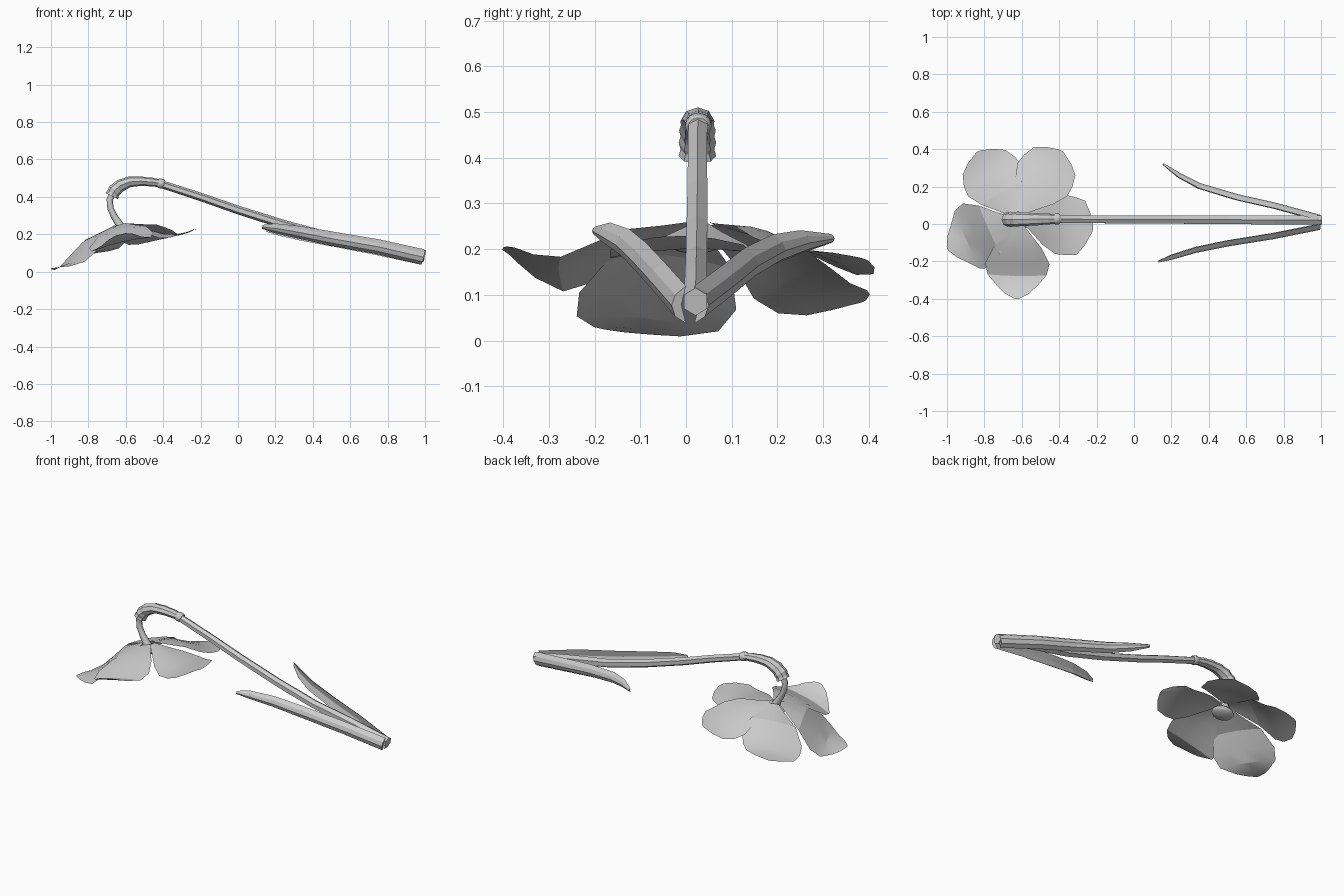
import bpy, bmesh, math
from mathutils import Vector, Matrix

if "Cube" in bpy.data.objects:
    bpy.data.objects.remove(bpy.data.objects["Cube"], do_unlink=True)

grey = bpy.data.materials.new("pale_grey")
grey.use_nodes = True
grey.diffuse_color = (0.6, 0.6, 0.6, 1)
grey.node_tree.nodes["Principled BSDF"].inputs["Base Color"].default_value = (0.6, 0.6, 0.6, 1)


def finish(name, bm, smooth=None):
    mesh = bpy.data.meshes.new(name)
    bm.to_mesh(mesh)
    bm.free()
    mesh.materials.append(grey)
    obj = bpy.data.objects.new(name, mesh)
    bpy.context.collection.objects.link(obj)
    if smooth:
        bpy.ops.object.select_all(action='DESELECT')
        obj.select_set(True)
        bpy.context.view_layer.objects.active = obj
        bpy.ops.object.shade_smooth_by_angle(angle=math.radians(smooth))
    return obj


def polygon(n, turn=0.0, groove=1.0):
    """Unit cross-section; groove below 1 pulls every second point inward."""
    pts = []
    for i in range(n):
        a = 2 * math.pi * i / n + turn
        r = groove if i % 2 else 1.0
        pts.append((r * math.cos(a), r * math.sin(a)))
    return pts


def loft(name, path, sizes, section, smooth=None):
    """Sweep a section along a path; sizes are (sideways, upward) half extents."""
    path = [Vector(p) for p in path]
    bm = bmesh.new()
    rings = []
    for i, p in enumerate(path):
        t = (path[min(i + 1, len(path) - 1)] - path[max(i - 1, 0)]).normalized()
        side = Vector((0, 1, 0))
        side = (side - side.dot(t) * t).normalized()
        up = side.cross(t)
        w, h = sizes[i]
        rings.append([bm.verts.new(p + side * (u * w) + up * (v * h)) for u, v in section])
    n = len(section)
    for a, b in zip(rings, rings[1:]):
        for i in range(n):
            bm.faces.new((a[i], a[(i + 1) % n], b[(i + 1) % n], b[i]))
    bm.faces.new(rings[0])
    bm.faces.new(rings[-1])
    bmesh.ops.recalc_face_normals(bm, faces=bm.faces)
    return finish(name, bm, smooth)


def sample(keys, t):
    """Linear lookup in a list of (position, value) keys."""
    for (a, va), (b, vb) in zip(keys, keys[1:]):
        if t <= b:
            return va + (vb - va) * (t - a) / (b - a)
    return keys[-1][1]


# Stem: six-sided, bending slightly where the leaves start
loft("stem",
     [(1, .021, .085), (.75, .022, .138), (.5, .023, .183), (.25, .024, .251), (0, .025, .33),
      (-.2, .025, .4), (-.41, .026, .468)],
     [(.029, .031), (.028, .028), (.027, .025), (.026, .024), (.025, .023), (.024, .022), (.024, .021)],
     polygon(6, math.pi / 2))

# Two long leaves, ridged outside and hollowed towards the stem
leaf_paths = {
    "left_leaf": (1, [(.99, .03, .078), (.75, .095, .128), (.55, .14, .165),
                      (.35, .2, .198), (.24, .258, .215), (.155, .32, .223)]),
    "right_leaf": (-1, [(.99, -.012, .078), (.75, -.06, .133), (.5, -.1, .177),
                        (.33, -.135, .21), (.2, -.175, .232), (.13, -.2, .24)]),
}
leaf_sizes = [(.02, .042), (.02, .04), (.02, .038), (.019, .034), (.016, .026), (.006, .01)]
for name, (s, path) in leaf_paths.items():
    section = [(-.6 * s, 1), (.6 * s, .55), (1 * s, 0), (.6 * s, -.6), (-.6 * s, -1), (-.1 * s, 0)]
    loft(name, path, leaf_sizes, section)

# Papery sheath around the bend, grooved lengthwise and pinched into rings
bend = [Vector(p) for p in [(-.42, .027, .473), (-.46, .027, .479), (-.52, .026, .484), (-.58, .025, .48),
                            (-.63, .025, .46), (-.66, .025, .433), (-.675, .025, .404)]]
girth = [(.026, .022), (.03, .024), (.034, .026), (.037, .029), (.04, .034), (.041, .037), (.041, .037)]
sheath_path, sheath_sizes = [bend[0]], [girth[0]]
for p, q, g in zip(bend, bend[1:], girth[1:]):
    sheath_path += [p.lerp(q, .5), q]
    sheath_sizes += [(g[0] * .9, g[1] * .9), g]
loft("sheath", sheath_path, sheath_sizes, polygon(16, 0, .92))
loft("sheath_collar",
     [(-.395, .027, .467), (-.402, .027, .469), (-.422, .027, .473), (-.43, .027, .474)],
     [(.023, .021), (.029, .026), (.029, .026), (.023, .021)], polygon(12), 40)

# Flower stalk hanging out of the sheath
loft("flower_stalk",
     [(-.665, .024, .43), (-.686, .024, .385), (-.682, .024, .34), (-.662, .024, .295),
      (-.64, .024, .262), (-.625, .024, .235)],
     [(.017, .017)] * 3 + [(.018, .018), (.021, .02), (.028, .025)], polygon(8), 50)

# Five petals: base, heading in degrees, length, half width, tip fullness, midline heights
STEPS = [0, .15, .35, .55, .7, .85, .95, 1]
HEIGHT_STEPS = [0, .35, .55, .75, 1]
TILT = .24
petals = [
    ("back_right_petal", (-.64, .05), 120, .39, .165, .8, (.25, .205, .135, .088, .085)),
    ("back_left_petal", (-.61, .06), 56, .4, .16, .84, (.255, .235, .202, .175, .178)),
    ("left_petal", (-.6, .03), -9, .385, .16, .92, (.255, .215, .195, .195, .228)),
    ("front_petal", (-.62, .01), -91, .412, .172, .62, (.255, .22, .176, .145, .2)),
    ("right_petal", (-.655, .02), 204, .376, .188, .55, (.248, .18, .095, .027, .018)),
]
for name, (bx, by), heading, length, half, full, heights in petals:
    a = math.radians(heading)
    d, side = Vector((math.cos(a), math.sin(a))), Vector((-math.sin(a), math.cos(a)))
    widths = [(0, .12), (.15, .38), (.35, .76), (.55, 1), (.7, .78 + .22 * full),
              (.85, full), (.95, full * .6), (1, full * .25)]
    midline = list(zip(HEIGHT_STEPS, heights))
    bm = bmesh.new()
    rows = []
    for t in STEPS:
        w = sample(widths, t) * half
        row = []
        for k in range(-2, 3):
            s = k / 2
            xy = Vector((bx, by)) + d * (t * length - .01 * s * s * t) + side * (s * w)
            z = sample(midline, t) + TILT * side.x * s * w + .015 * (.4 - s * s) * math.sin(math.pi * t)
            row.append(bm.verts.new((xy.x, xy.y, z)))
        rows.append(row)
    for r0, r1 in zip(rows, rows[1:]):
        for i in range(4):
            bm.faces.new((r0[i + 1], r0[i], r1[i], r1[i + 1]))
    bmesh.ops.recalc_face_normals(bm, faces=bm.faces)
    if sum(f.normal.z for f in bm.faces) < 0:
        bmesh.ops.reverse_faces(bm, faces=bm.faces)
    finish(name, bm, 20)

# Flattened button under the flower
bm = bmesh.new()
bmesh.ops.create_uvsphere(bm, u_segments=16, v_segments=8, radius=1,
                          matrix=Matrix.Translation((-.62, .02, .216))
                          @ Matrix.Rotation(-.235, 4, 'Y') @ Matrix.Diagonal((.062, .062, .022, 1)))
finish("flower_centre", bm, 40)
